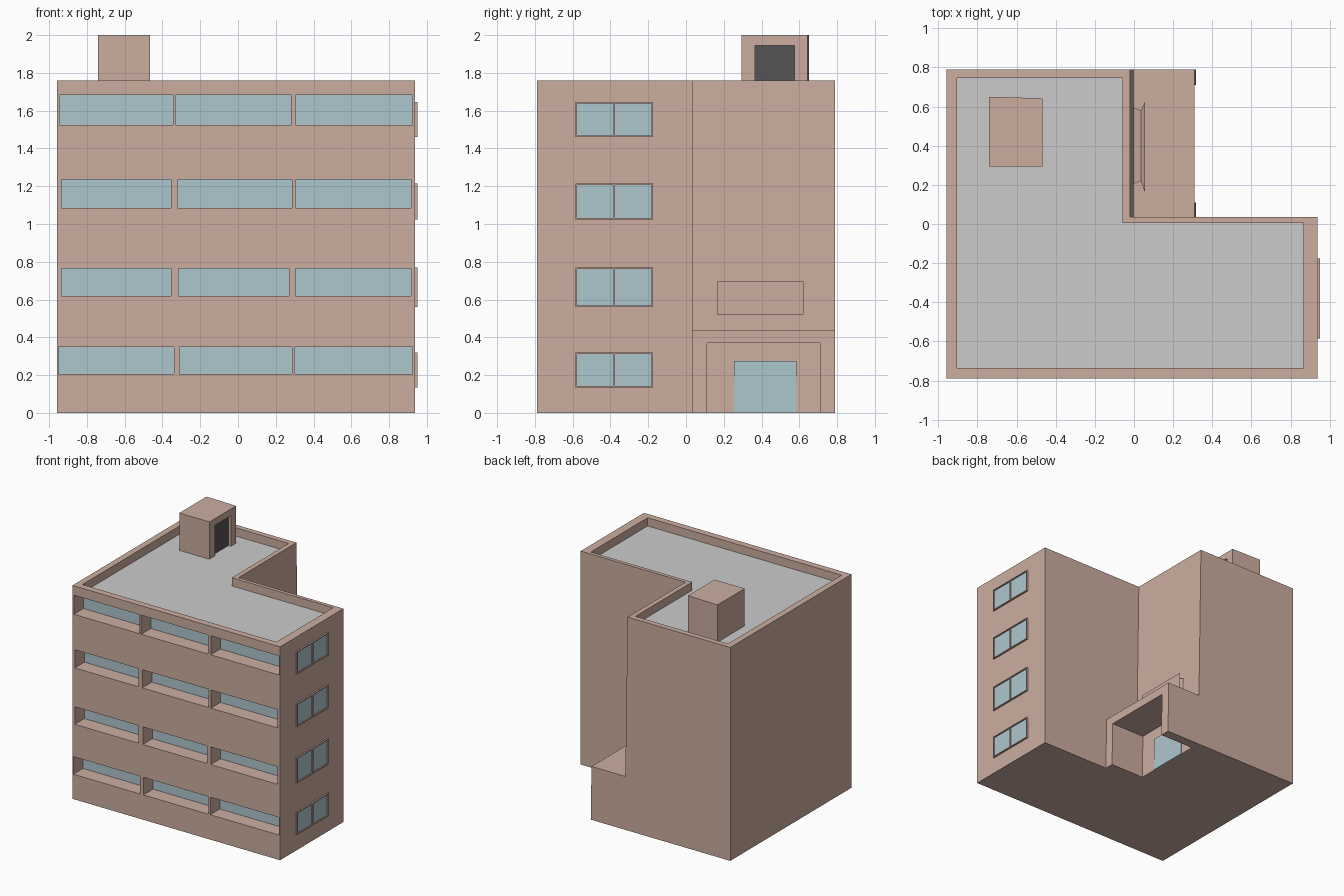
import bpy, bmesh

if "Cube" in bpy.data.objects:
    bpy.data.objects.remove(bpy.data.objects["Cube"])


def material(name, rgb):
    m = bpy.data.materials.new(name)
    m.diffuse_color = (*rgb, 1)
    m.use_nodes = True
    m.node_tree.nodes["Principled BSDF"].inputs["Base Color"].default_value = m.diffuse_color
    return m


BROWN = material("brown_wall", (0.60, 0.42, 0.35))
GLASS = material("pale_glass", (0.42, 0.57, 0.61))
DARK = material("dark_door", (0.09, 0.09, 0.09))


def loft(name, rings, mat=None):
    """Closed solid through a list of equal-length vertex rings."""
    bm = bmesh.new()
    vs = [[bm.verts.new(p) for p in r] for r in rings]
    n = len(vs[0])
    bm.faces.new(vs[0][::-1])
    bm.faces.new(vs[-1])
    for a, b in zip(vs, vs[1:]):
        for i in range(n):
            j = (i + 1) % n
            bm.faces.new((a[i], a[j], b[j], b[i]))
    bmesh.ops.recalc_face_normals(bm, faces=bm.faces)
    me = bpy.data.meshes.new(name)
    bm.to_mesh(me)
    bm.free()
    ob = bpy.data.objects.new(name, me)
    bpy.context.collection.objects.link(ob)
    if mat:
        me.materials.append(mat)
    return ob


def prism(name, pts, z0, z1, mat=None):
    return loft(name, [[(x, y, z) for x, y in pts] for z in (z0, z1)], mat)


def box(name, x0, x1, y0, y1, z0, z1, mat=None):
    return prism(name, [(x0, y0), (x1, y0), (x1, y1), (x0, y1)], z0, z1, mat)


def cut(target, cutters):
    for c in cutters:
        c.hide_render = True
        mod = target.modifiers.new("cut", 'BOOLEAN')
        mod.operation = 'DIFFERENCE'
        mod.solver = 'EXACT'
        mod.object = c
    dg = bpy.context.evaluated_depsgraph_get()
    me = bpy.data.meshes.new_from_object(target.evaluated_get(dg))
    target.modifiers.clear()
    target.data = me
    for c in cutters:
        bpy.data.objects.remove(c)


def l_shape(x0, x1, xi, y0, y1, yi):
    return [(x0, y0), (x1, y0), (x1, yi), (xi, yi), (xi, y1), (x0, y1)]


# L-shaped main block; the wall above the porch leans slightly
body = loft("main_block", [
    [(x, y, 0) for x, y in l_shape(-.957, .937, .007, -.79, .79, .035)],
    [(x, y, 1.76) for x, y in l_shape(-.957, .937, -.02, -.79, .79, .035)]], BROWN)
deck = l_shape(-.905, .865, -.06, -.735, .745, .005)
cutters = [prism("roof_cutter", deck, 1.69, 1.9)]

# Balcony recesses with glass backs, listed as z range then x ranges
DEPTH = .13
rows = [
    (.205, .35, (-.95, -.34), (-.31, .285), (.30, .925)),
    (.62, .765, (-.935, -.355), (-.315, .27), (.305, .915)),
    (1.085, 1.235, (-.935, -.355), (-.32, .285), (.305, .915)),
    (1.525, 1.682, (-.945, -.345), (-.33, .28), (.305, .925)),
]
for z0, z1, *bays in rows:
    for a, b in bays:
        cutters.append(box("balcony_cutter", a, b, -.9, -.79 + DEPTH, z0, z1))
        box("balcony_glass", a, b, -.795 + DEPTH, -.785 + DEPTH, z0, z1, GLASS)
cut(body, cutters)

# Roof deck inside the parapet
prism("roof_deck", deck, 1.685, 1.692)

# Side windows: raised frame, mullion and two panes
for z0, z1 in [(.135, .32), (.56, .77), (1.025, 1.215), (1.46, 1.645)]:
    t, xa, xb = .008, .93, .95
    for y in (-.585, -.384, -.175 - t):
        box("window_upright", xa, xb, y, y + t, z0, z1, BROWN)
    for z in (z0, z1 - t):
        box("window_rail", xa, xb, -.585, -.175, z, z + t, BROWN)
    for y0, y1 in ((-.577, -.384), (-.376, -.183)):
        box("window_pane", xa, .94, y0, y1, z0 + t, z1 - t, GLASS)

# Entrance porch: lintel slab, two piers, glass door
box("porch_roof", -.005, .31, .035, .79, .37, .44, BROWN)
for y0, y1 in ((.035, .11), (.71, .79)):
    loft("porch_pier", [
        [(0, y0, z), (x, y0, z), (x, y1, z), (0, y1, z)]
        for z, x in ((0, .316), (.37, .31))], BROWN)
box("entrance_door", 0, .012, .255, .585, 0, .275, GLASS)

# Flared panel over the porch
loft("flared_panel", [
    [(x, y0, z0), (x, y1, z0), (x, y1, z1), (x, y0, z1)]
    for x, y0, y1, z0, z1 in ((-.015, .20, .60, .535, .68),
                              (.035, .22, .58, .545, .67),
                              (.055, .165, .622, .52, .695))], BROWN)

# Stair hut on the roof with a recessed dark doorway
hut = prism("stair_hut", [(-.742, .295), (-.467, .295), (-.467, .642), (-.742, .65)],
            1.69, 2.0, BROWN)
cut(hut, [box("door_cutter", -.497, -.4, .365, .575, 1.6, 1.945)])
box("hut_door", -.505, -.49, .365, .575, 1.69, 1.945, DARK)
